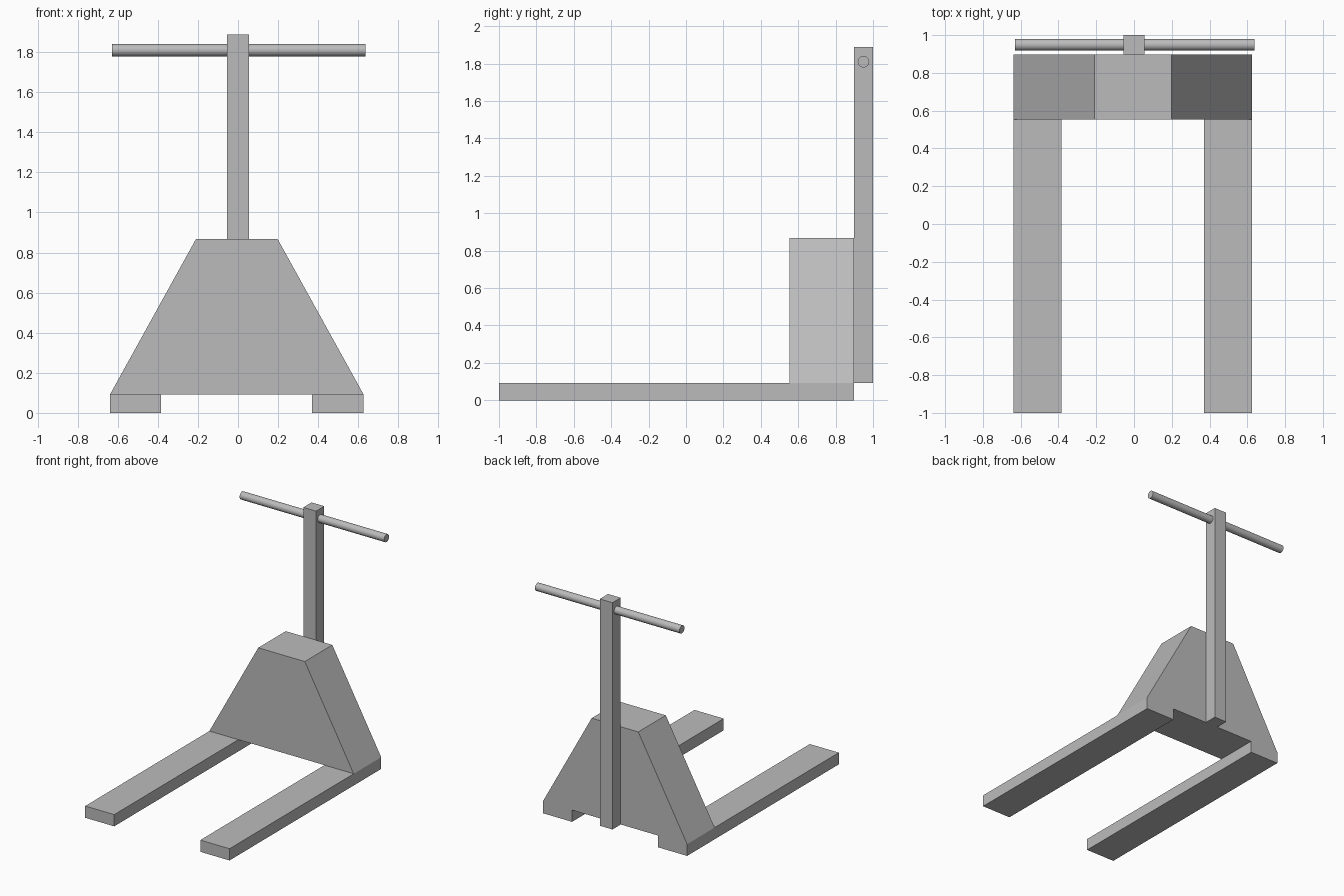
import bpy
import math

cube = bpy.data.objects.get("Cube")
if cube:
    bpy.data.objects.remove(cube, do_unlink=True)

grey = bpy.data.materials.new("plain_grey")
grey.use_nodes = True
colour = (0.5, 0.5, 0.5, 1)
grey.diffuse_color = colour
grey.node_tree.nodes["Principled BSDF"].inputs["Base Color"].default_value = colour


def extruded(name, outline, y0, y1):
    """Extrude a counter-clockwise x-z outline from y0 to y1."""
    n = len(outline)
    verts = [(x, y, z) for y in (y0, y1) for x, z in outline]
    faces = [tuple(range(n)), tuple(reversed(range(n, 2 * n)))]
    faces += [(i, i + n, (i + 1) % n + n, (i + 1) % n) for i in range(n)]
    mesh = bpy.data.meshes.new(name)
    mesh.from_pydata(verts, [], faces)
    mesh.materials.append(grey)
    obj = bpy.data.objects.new(name, mesh)
    bpy.context.collection.objects.link(obj)
    return obj


def box(name, x0, x1, y0, y1, z0, z1):
    return extruded(name, [(x0, z0), (x1, z0), (x1, z1), (x0, z1)], y0, y1)


fork_top = 0.093
body_back = 0.897

# Two lifting forks
box("right_fork", -0.638, -0.384, -1, body_back, 0, fork_top)
box("left_fork", 0.37, 0.626, -1, body_back, 0, fork_top)

# Tapered body resting on the forks
extruded("body", [(-0.638, fork_top), (0.626, fork_top), (0.198, 0.867), (-0.21, 0.867)],
         0.553, body_back)

# Upright steering post behind the body
box("post", -0.056, 0.055, body_back, 1, fork_top, 1.888)

# Round handlebar through the post
bpy.ops.mesh.primitive_cylinder_add(vertices=16, radius=0.031, depth=1.266,
                                    location=(0.004, 0.949, 1.81),
                                    rotation=(0, math.pi / 2, 0))
handle = bpy.context.object
handle.name = "handlebar"
handle.data.materials.append(grey)
bpy.ops.object.shade_smooth_by_angle(angle=math.radians(40))
